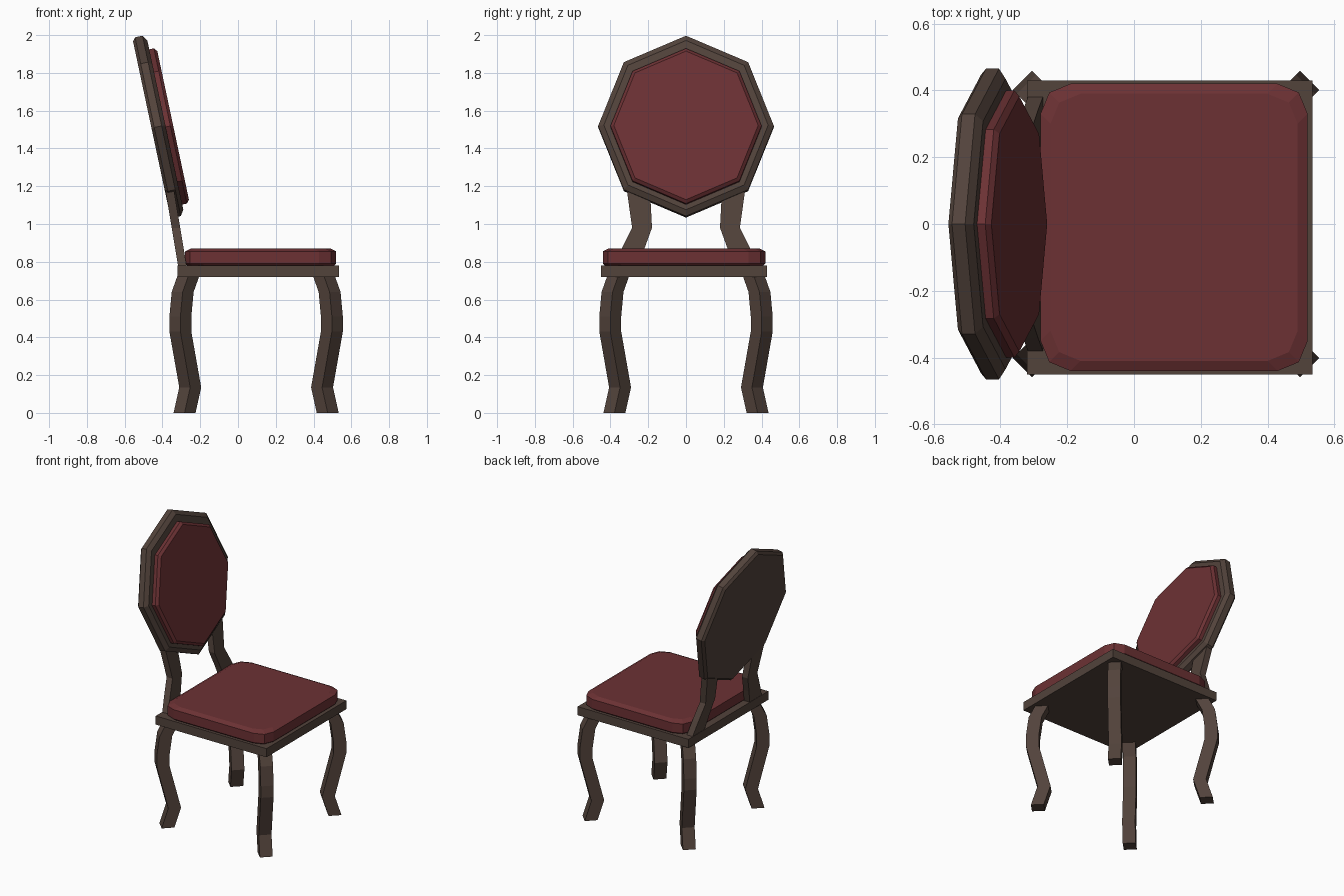
import bpy, bmesh
from math import sin, cos, pi
from mathutils import Vector

cube = bpy.data.objects.get("Cube")
if cube:
    bpy.data.objects.remove(cube, do_unlink=True)


def material(name, rgb):
    m = bpy.data.materials.new(name)
    m.use_nodes = True
    m.diffuse_color = (*rgb, 1)
    m.node_tree.nodes["Principled BSDF"].inputs["Base Color"].default_value = (*rgb, 1)
    return m


wood = material("dark_wood", (0.085, 0.056, 0.044))
fabric = material("red_fabric", (0.15, 0.031, 0.034))


def loft(name, rings, mat):
    """Solid skinned through rings of points, capped at both ends."""
    bm = bmesh.new()
    loops = [[bm.verts.new(p) for p in ring] for ring in rings]
    n = len(loops[0])
    for a, b in zip(loops, loops[1:]):
        for i in range(n):
            j = (i + 1) % n
            bm.faces.new((a[i], a[j], b[j], b[i]))
    bm.faces.new(loops[0][::-1])
    bm.faces.new(loops[-1])
    bmesh.ops.recalc_face_normals(bm, faces=bm.faces)
    mesh = bpy.data.meshes.new(name)
    bm.to_mesh(mesh)
    bm.free()
    mesh.materials.append(mat)
    obj = bpy.data.objects.new(name, mesh)
    bpy.context.collection.objects.link(obj)
    return obj


def rectangle(x0, x1, y0, y1, z):
    return [(x0, y0, z), (x1, y0, z), (x1, y1, z), (x0, y1, z)]


def rounded(cx, cy, hx, hy, r, z):
    """Rectangle with two-segment rounded corners."""
    pts = []
    for k in range(4):
        sx = 1 if k in (0, 3) else -1
        sy = 1 if k < 2 else -1
        for s in range(3):
            a = (k + s / 2) * pi / 2
            pts.append((cx + sx * (hx - r) + r * cos(a), cy + sy * (hy - r) + r * sin(a), z))
    return pts


# Seat board
loft("seat_board", [rectangle(-0.32, 0.535, -0.45, 0.43, z) for z in (0.72, 0.78)], wood)

# Seat cushion, with soft top and bottom edges
loft("seat_cushion", [rounded(0.12, -0.01, 0.40 - d, 0.43 - d, 0.09, z)
                      for z, d in ((0.779, 0.012), (0.79, 0), (0.855, 0), (0.87, 0.03))], fabric)

# Curved legs: diamond section moving along the diagonal
leg_path = ((0, 0.379), (0.135, 0.349), (0.43, 0.401), (0.51, 0.401), (0.64, 0.389), (0.73, 0.357))
for end, sx in (("front", 1), ("back", -1)):
    for side, sy in (("left", 1), ("right", -1)):
        rings = [[(0.096 + sx * o + 0.058 * cos(k * pi / 2), sy * o + 0.058 * sin(k * pi / 2), z)
                  for k in range(4)] for z, o in leg_path]
        loft(f"{end}_{side}_leg", rings, wood)

# Bent posts carrying the backrest
post_path = ((0.77, 0.25, 0.385), (0.87, 0.22, 0.34), (0.98, 0.18, 0.285),
             (1.17, 0.19, 0.312), (1.25, 0.20, 0.32))
for side, sy in (("left", 1), ("right", -1)):
    rings = []
    for z, inner, outer in post_path:
        x = -0.316 - 0.167 * (z - 0.77)
        rings.append(rectangle(x, x + 0.045, sy * inner, sy * outer, z))
    loft(f"{side}_back_post", rings, wood)

# Leaning octagonal backrest
origin = Vector((-0.458, 0, 1.508))
up = Vector((-0.208, 0, 0.978))
forward = Vector((0.978, 0, 0.208))


def octagon(depth, ry, rz, drop=0):
    return [origin + forward * depth + up * (rz * cos(k * pi / 4) - drop)
            + Vector((0, ry * sin(k * pi / 4), 0)) for k in range(8)]


loft("backrest_frame", [octagon(d, 0.465 - i, 0.488 - i)
                        for d, i in ((0, 0.018), (0.015, 0), (0.055, 0), (0.075, 0.03))], wood)
loft("backrest_cushion", [octagon(d, 0.40 - i, 0.42 - i, 0.01)
                          for d, i in ((0.07, 0), (0.10, 0), (0.115, 0.018))], fabric)
